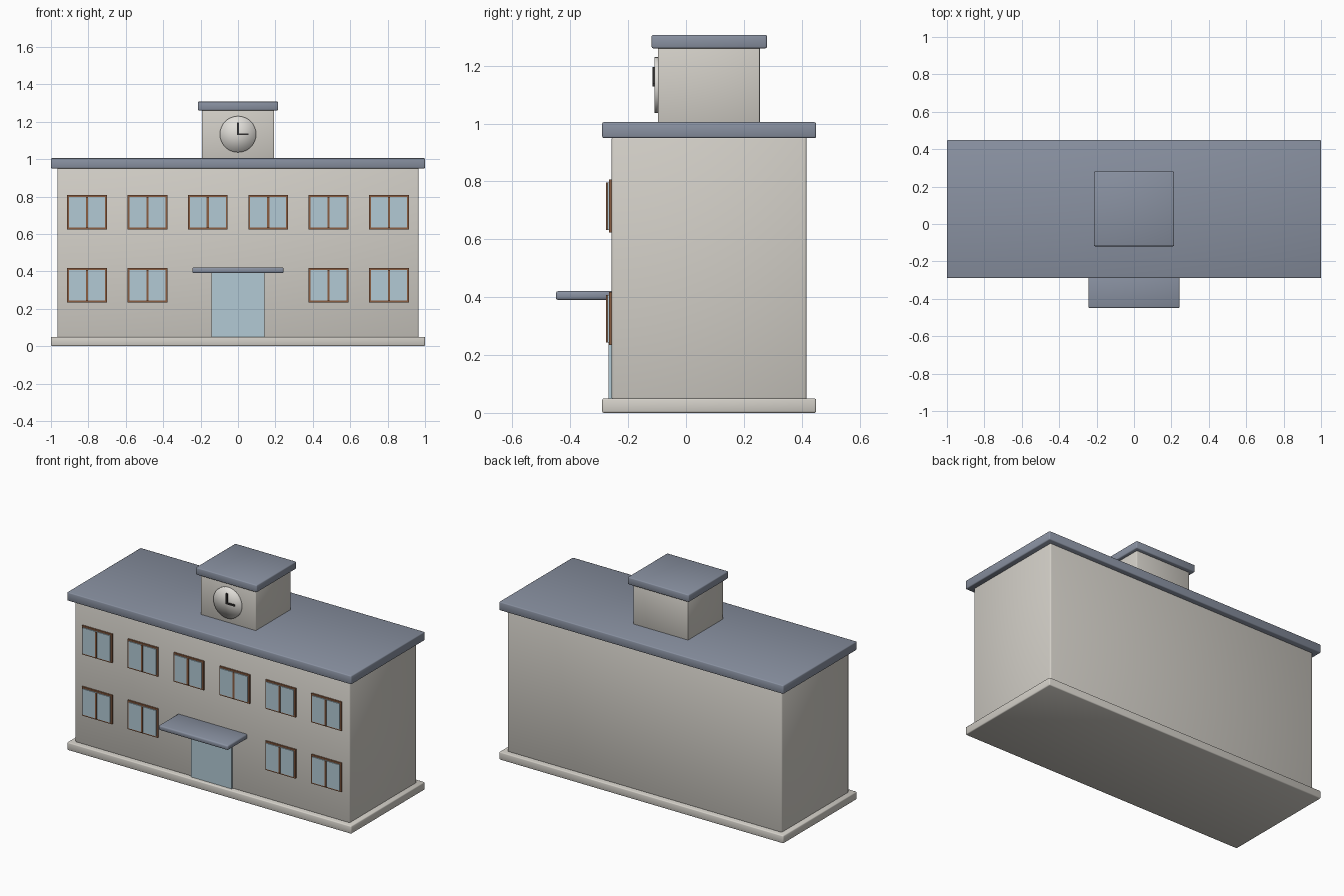
import bpy, bmesh, math
from mathutils import Matrix

if "Cube" in bpy.data.objects:
    bpy.data.objects.remove(bpy.data.objects["Cube"])


def mat(name, col):
    m = bpy.data.materials.new(name)
    m.diffuse_color = (*col, 1)
    m.use_nodes = True
    m.node_tree.nodes["Principled BSDF"].inputs["Base Color"].default_value = m.diffuse_color
    return m


WALL = mat("warm grey wall", (0.65, 0.625, 0.575))
ROOF = mat("slate roof", (0.25, 0.283, 0.356))
GLASS = mat("pale blue glass", (0.445, 0.591, 0.665))
FRAME = mat("brown frame", (0.258, 0.112, 0.055))
DIAL = mat("clock white", (0.75, 0.73, 0.69))
DARK = mat("dark clock hand", (0.03, 0.028, 0.028))


def finish(name, bm, material, smooth_all=False):
    me = bpy.data.meshes.new(name)
    if smooth_all:
        for f in bm.faces:
            f.smooth = True
    bm.to_mesh(me)
    bm.free()
    me.materials.append(material)
    ob = bpy.data.objects.new(name, me)
    bpy.context.collection.objects.link(ob)
    return ob


def box(name, x0, x1, y0, y1, z0, z1, material, bevel=0.0):
    bm = bmesh.new()
    m = Matrix.Translation(((x0 + x1) / 2, (y0 + y1) / 2, (z0 + z1) / 2)) \
        @ Matrix.Diagonal((x1 - x0, y1 - y0, z1 - z0, 1))
    bmesh.ops.create_cube(bm, size=1, matrix=m)
    if bevel:
        bmesh.ops.bevel(bm, geom=bm.edges[:], offset=bevel, segments=2,
                        profile=0.5, affect='EDGES')
    ob = finish(name, bm, material)
    if bevel:
        bpy.ops.object.select_all(action='DESELECT')
        ob.select_set(True)
        bpy.context.view_layer.objects.active = ob
        bpy.ops.object.shade_smooth_by_angle(angle=math.radians(50))
    return ob


# main block: plinth, walls, roof slab
box("plinth", -1, 1, -0.29, 0.45, 0, 0.05, WALL, 0.006)
box("walls", -0.966, 0.966, -0.257, 0.417, 0.045, 0.955, WALL, 0.008)
box("roof_slab", -1, 1, -0.29, 0.45, 0.95, 1.005, ROOF, 0.006)

# clock tower
box("tower", -0.193, 0.193, -0.097, 0.255, 1.0, 1.265, WALL, 0.004)
box("tower_roof", -0.215, 0.215, -0.119, 0.28, 1.26, 1.307, ROOF, 0.006)

# clock dial, smooth shaded across its face, with two hands
bm = bmesh.new()
bmesh.ops.create_cone(bm, cap_ends=True, cap_tris=True, segments=32,
                      radius1=0.097, radius2=0.097, depth=0.02,
                      matrix=Matrix.Translation((0, -0.099, 1.133))
                      @ Matrix.Rotation(math.pi / 2, 4, 'X'))
finish("clock_dial", bm, DIAL, True)
box("minute_hand", -0.005, 0.005, -0.116, -0.105, 1.128, 1.195, DARK)
box("hour_hand", -0.005, 0.055, -0.116, -0.105, 1.128, 1.138, DARK)

# entrance
box("entrance_door", -0.143, 0.143, -0.268, -0.25, 0.05, 0.4, GLASS)
box("entrance_canopy", -0.244, 0.244, -0.45, -0.25, 0.39, 0.421, ROOF, 0.008)

# windows: frame plate, raised glass, centre bar
for floor, z in (("lower", 0.326), ("upper", 0.715)):
    for i in range(6):
        x = -0.807 + i * 0.3228
        if floor == "lower" and i in (2, 3):
            continue  # the entrance takes this place
        n = f"{floor}_window_{i + 1}"
        box(n + "_frame", x - 0.106, x + 0.106, -0.266, -0.25,
            z - 0.092, z + 0.092, FRAME)
        box(n + "_glass", x - 0.096, x + 0.096, -0.272, -0.26,
            z - 0.082, z + 0.082, GLASS)
        box(n + "_bar", x - 0.006, x + 0.006, -0.276, -0.26,
            z - 0.082, z + 0.082, FRAME)
